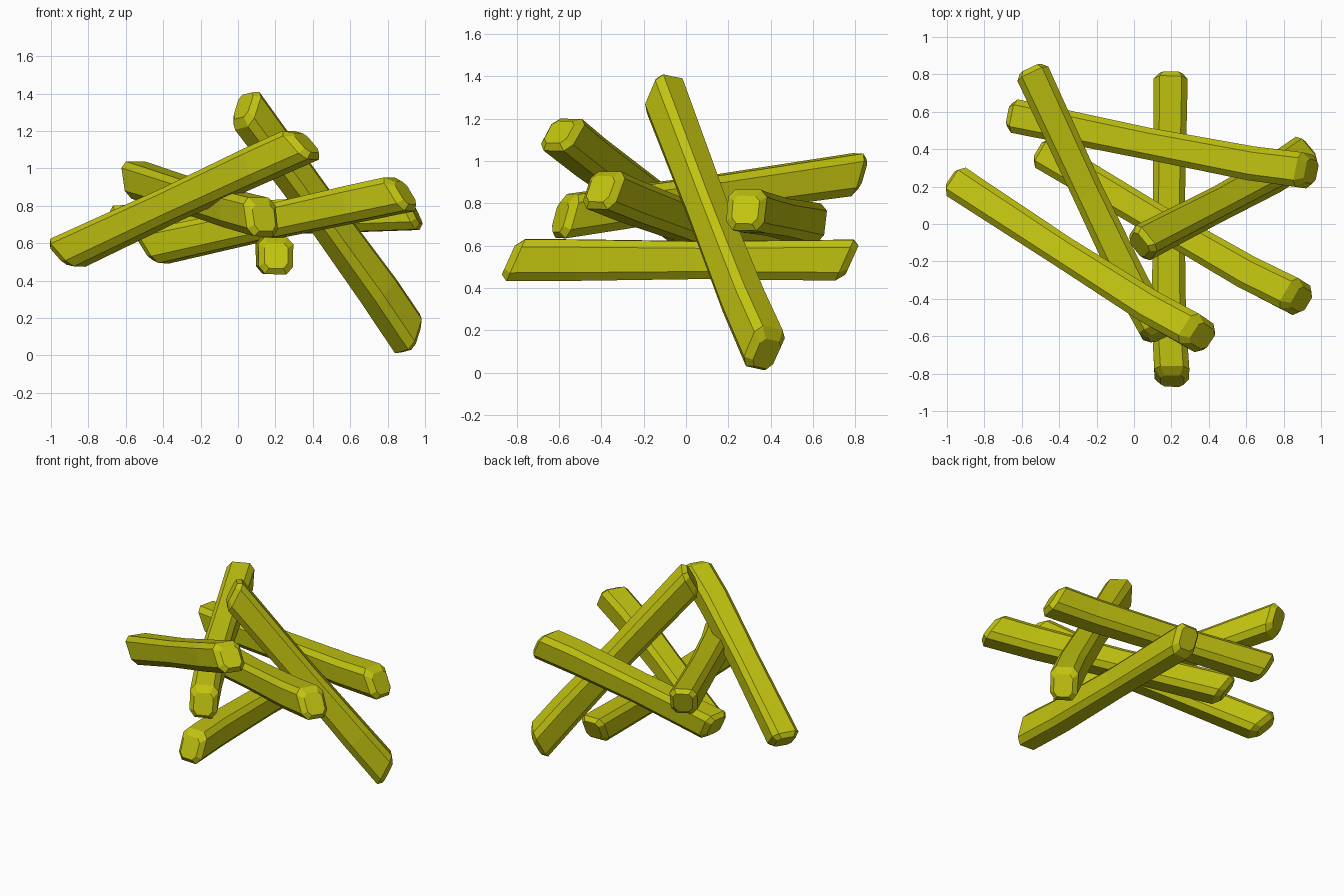
import bpy, bmesh
from mathutils import Vector

if "Cube" in bpy.data.objects:
    bpy.data.objects.remove(bpy.data.objects["Cube"])

mat = bpy.data.materials.new("olive_yellow")
mat.diffuse_color = (0.53, 0.54, 0.005, 1)
mat.use_nodes = True
mat.node_tree.nodes["Principled BSDF"].inputs["Base Color"].default_value = mat.diffuse_color

# chamfered-square cross-section: (side, up)
SECTION = [(-.093, -.055), (-.058, -.097), (.056, -.1), (.09, -.06),
           (.093, .062), (.06, .098), (-.062, .1), (-.095, .066)]
# rings along the stick: position 0..1, scale, inward shift, side bend
RINGS = [(0, .68, 0, .012), (.022, 1, 0, .01), (.2, .98, 0, -.006), (.55, .9, 0, -.006),
         (.978, .97, 0, .004), (1, .68, 0, .004)]
SHEAR = 0.45


def stick(name, a, b, up=(0, 0, 1)):
    a, b = Vector(a), Vector(b)
    axis = (b - a).normalized()
    side = axis.cross(Vector(up)).normalized()
    top = side.cross(axis)
    bm = bmesh.new()
    loops = []
    for t, s, _, bend in RINGS:
        c = a.lerp(b, t) + side * bend
        k = SHEAR if t < .1 or t > .9 else 0      # slanted end cuts
        loops.append([bm.verts.new(c + side * (x * s) + top * (z * s) + axis * (z * s * k))
                      for x, z in SECTION])
    n = len(SECTION)
    for l0, l1 in zip(loops, loops[1:]):
        for i in range(n):
            bm.faces.new((l0[i], l0[(i + 1) % n], l1[(i + 1) % n], l1[i]))
    bm.faces.new(loops[0][::-1])
    bm.faces.new(loops[-1])
    bmesh.ops.recalc_face_normals(bm, faces=bm.faces)
    me = bpy.data.meshes.new(name)
    bm.to_mesh(me)
    bm.free()
    me.materials.append(mat)
    ob = bpy.data.objects.new(name, me)
    bpy.context.collection.objects.link(ob)


# pile of sticks: low end points and high end points read as a -> b
stick("base_stick", (.193, -.84, .532), (.193, .785, .532))
stick("front_slanted_stick", (.36, -.61, 1.137), (-.94, .215, .535))
stick("left_slanted_stick", (.13, -.6, .735), (-.55, .815, .94))
stick("back_cross_stick", (.945, .27, .77), (-.645, .575, .705))
stick("right_cross_stick", (.89, -.415, .868), (-.48, .375, .572))
stick("leaning_stick", (.93, .372, .09), (.03, -.115, 1.335), (1, 1, 1.1))
